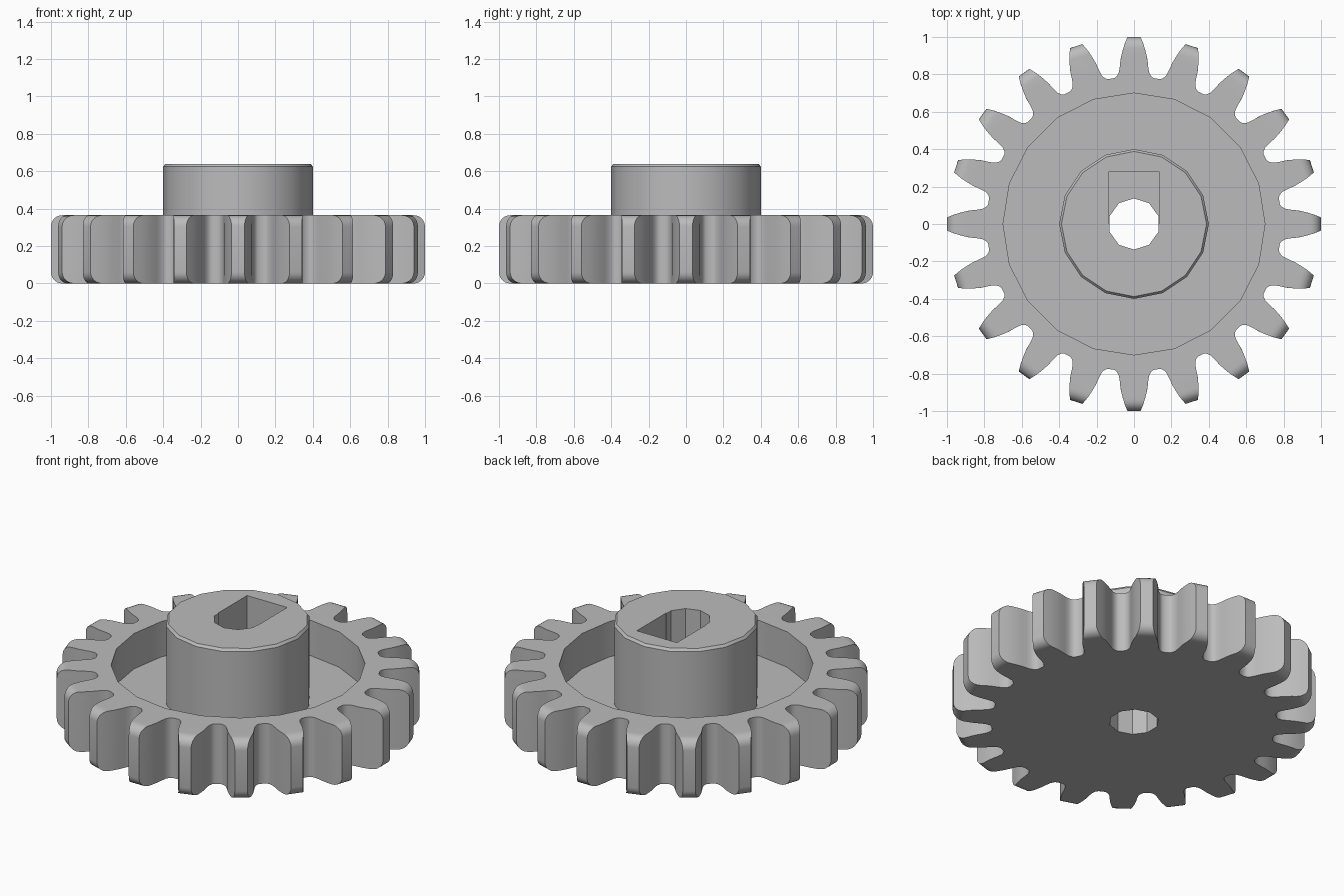
import bpy, bmesh
from math import cos, sin, pi, sqrt, radians

if "Cube" in bpy.data.objects:
    bpy.data.objects.remove(bpy.data.objects["Cube"], do_unlink=True)

TEETH = 20
HEIGHT = 0.365
FLOOR = 0.15
TOP = 0.64
ROUND = 0.06

steel = bpy.data.materials.new("plain grey")
steel.use_nodes = True
steel.diffuse_color = (0.5, 0.5, 0.5, 1)
steel.node_tree.nodes["Principled BSDF"].inputs["Base Color"].default_value = (0.5, 0.5, 0.5, 1)


def loft(name, rings):
    """Solid skinned through equal-length rings of points, capped at both ends."""
    bm = bmesh.new()
    loops = [[bm.verts.new(p) for p in ring] for ring in rings]
    n = len(loops[0])
    for low, high in zip(loops, loops[1:]):
        for i in range(n):
            j = (i + 1) % n
            bm.faces.new((low[i], low[j], high[j], high[i]))
    bm.faces.new(loops[0][::-1])
    bm.faces.new(loops[-1])
    mesh = bpy.data.meshes.new(name)
    bm.to_mesh(mesh)
    bm.free()
    mesh.materials.append(steel)
    obj = bpy.data.objects.new(name, mesh)
    bpy.context.collection.objects.link(obj)
    return obj


def circle(radius, z, sides):
    return [(radius * sin(-2 * pi * i / sides), radius * cos(2 * pi * i / sides), z)
            for i in range(sides)]


def combine(target, tool, operation):
    """Apply a boolean and remove the tool object."""
    mod = target.modifiers.new("boolean", 'BOOLEAN')
    mod.operation, mod.solver, mod.object = operation, 'EXACT', tool
    bpy.context.view_layer.objects.active = target
    bpy.ops.object.modifier_apply(modifier=mod.name)
    bpy.data.objects.remove(tool, do_unlink=True)


# Half tooth outline: (radius, half width), root to tip
FLANK = [(0.78, 0.105), (0.79, 0.092), (0.81, 0.081), (0.84, 0.076), (0.88, 0.072),
         (0.92, 0.063), (0.96, 0.051), (1.0, 0.035)]


def half_width(r):
    for (r0, w0), (r1, w1) in zip(FLANK, FLANK[1:]):
        if r <= r1:
            return w0 + (w1 - w0) * (r - r0) / (r1 - r0)
    return FLANK[-1][1]


def tooth_ring(tip, z):
    """Gear outline whose teeth end at the given tip radius."""
    base = 0.84
    half = []
    for r, _ in FLANK:
        if r > base:
            r = base + (r - base) * (tip - base) / (1 - base)
        half.append((r, half_width(r)))
    outline = [(r, -w) for r, w in half] + [(r, w) for r, w in reversed(half)]
    ring = []
    for k in range(TEETH):
        a = 2 * pi * k / TEETH
        ring += [(r * cos(a) - w * sin(a), r * sin(a) + w * cos(a), z) for r, w in outline]
    return ring


# Toothed wheel with tips rounded over at both faces
steps = [ROUND * (1 - cos(i * pi / 12)) for i in range(7)]
lower = [(1 - ROUND + sqrt(max(0, ROUND ** 2 - (ROUND - z) ** 2)), z) for z in steps]
upper = [(r, HEIGHT - z) for r, z in reversed(lower)]
gear = loft("gear_wheel", [tooth_ring(r, z) for r, z in lower + upper])

# Recess in the upper face
recess = loft("recess_cutter", [circle(0.7, FLOOR, 20), circle(0.7, 1, 20)])
combine(gear, recess, 'DIFFERENCE')

# Hub with a small chamfer
hub = loft("hub", [circle(0.4, 0.07, 16), circle(0.4, 0.625, 16), circle(0.388, TOP, 16)])
combine(gear, hub, 'UNION')

# Shaft bore and square pocket beside it
bore = loft("bore_cutter", [circle(0.137, -1, 10), circle(0.137, 1, 10)])
combine(gear, bore, 'DIFFERENCE')
square = [(-0.135, 0), (0.135, 0), (0.135, 0.28), (-0.135, 0.28)]
pocket = loft("pocket_cutter", [[(x, y, z) for x, y in square] for z in (FLOOR, 1)])
combine(gear, pocket, 'DIFFERENCE')

bpy.ops.object.select_all(action='DESELECT')
gear.select_set(True)
bpy.context.view_layer.objects.active = gear
bpy.ops.object.shade_smooth_by_angle(angle=radians(30))
